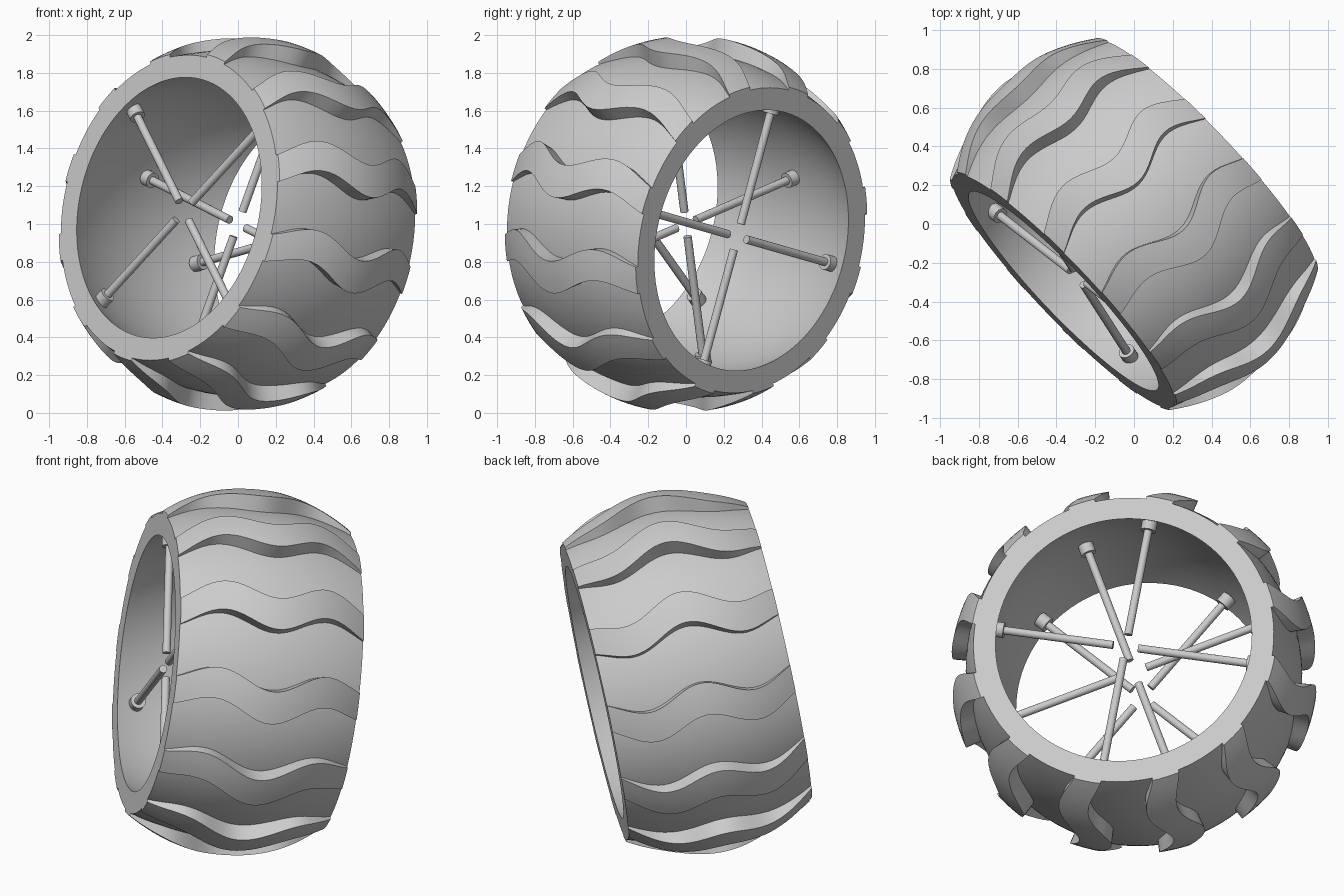
import bpy, bmesh, math
from mathutils import Matrix, Vector

if "Cube" in bpy.data.objects:
    bpy.data.objects.remove(bpy.data.objects["Cube"])

HALF = 0.51          # half the tyre width
LUGS = 12
STEPS = 32

grey = bpy.data.materials.new("plain_grey")
grey.use_nodes = True
grey.diffuse_color = (0.6, 0.6, 0.6, 1)
grey.node_tree.nodes["Principled BSDF"].inputs["Base Color"].default_value = (0.6, 0.6, 0.6, 1)

# Wheel frame: local z runs along the axle, leaning slightly upwards to the front
axle = Vector((-0.715, -0.68, 0.17)).normalized()
side = Vector((0, 0, 1)).cross(axle).normalized()
up = axle.cross(side)
pose = Matrix.Translation((0, 0, 1)) @ Matrix((side, up, axle)).transposed().to_4x4()


def bulge(z, crown, edge):
    """Radius of a barrel shape at width position z."""
    return crown - (crown - edge) * (z / HALF) ** 2


def polar(r, a, z):
    return Vector((r * math.cos(a), r * math.sin(a), z))


def finish(name, bm):
    bmesh.ops.recalc_face_normals(bm, faces=bm.faces[:])
    mesh = bpy.data.meshes.new(name)
    bm.to_mesh(mesh)
    bm.free()
    obj = bpy.data.objects.new(name, mesh)
    bpy.context.collection.objects.link(obj)
    mesh.materials.append(grey)
    obj.matrix_world = pose
    bpy.ops.object.select_all(action="DESELECT")
    obj.select_set(True)
    bpy.context.view_layer.objects.active = obj
    bpy.ops.object.shade_smooth_by_angle(angle=math.radians(35))


def loft(bm, rings, closed):
    """Skin a list of equal vertex rings, looped or capped at the ends."""
    rows = [[bm.verts.new(p) for p in ring] for ring in rings]
    pairs = list(zip(rows, rows[1:]))
    if closed:
        pairs.append((rows[-1], rows[0]))
    for a, b in pairs:
        for i in range(len(a)):
            j = (i + 1) % len(a)
            bm.faces.new((a[i], a[j], b[j], b[i]))
    if not closed:
        bm.faces.new(rows[0])
        bm.faces.new(rows[-1])


widths = [HALF * (2 * i / STEPS - 1) for i in range(STEPS + 1)]

# Barrel-shaped tyre shell, open through the middle
section = [(bulge(z, 0.91, 0.82), z) for z in widths]
section += [(bulge(z, 0.79, 0.70), z) for z in reversed(widths)]
bm = bmesh.new()
loft(bm, [[polar(r, math.tau * k / 96, z) for r, z in section] for k in range(96)], True)
finish("tyre_shell", bm)

# Wavy tread lugs running from rim to rim
bm = bmesh.new()
for k in range(LUGS):
    base = math.radians(16.5) + math.tau * k / LUGS
    rings = []
    for z in widths:
        mid = base - 0.054 * math.cos(math.tau * z / (1.2 * HALF))
        low, high = bulge(z, 0.88, 0.79), bulge(z, 1.0, 0.835)
        spread = [mid + 0.09 * f for f in (-1, -0.5, 0, 0.5, 1)]
        rings.append([polar(high, a, z) for a in spread]
                     + [polar(low, a, z) for a in reversed(spread)])
    loft(bm, rings, False)
finish("tread_lugs", bm)


# Rods with round caps, four in each of three layers
def add_rod(bm, angle, z, r0, r1, radius):
    place = Matrix.Rotation(angle, 4, "Z") @ Matrix.Translation(((r0 + r1) / 2, 0, z))
    bmesh.ops.create_cone(bm, cap_ends=True, segments=24, radius1=radius, radius2=radius,
                          depth=r1 - r0, matrix=place @ Matrix.Rotation(math.pi / 2, 4, "Y"))


layers = {"back": (-0.4, 11.5, 0.725), "front": (0.4, 41.5, 0.725), "middle": (0, 71.5, 0.785)}
for name, (z, start, reach) in layers.items():
    rods, caps = bmesh.new(), bmesh.new()
    for k in range(4):
        angle = math.radians(start + 90 * k)
        add_rod(rods, angle, z, 0.07, reach, 0.022)
        add_rod(caps, angle, z, reach - 0.05, reach + 0.01, 0.042)
    finish(name + "_rods", rods)
    finish(name + "_rod_caps", caps)
